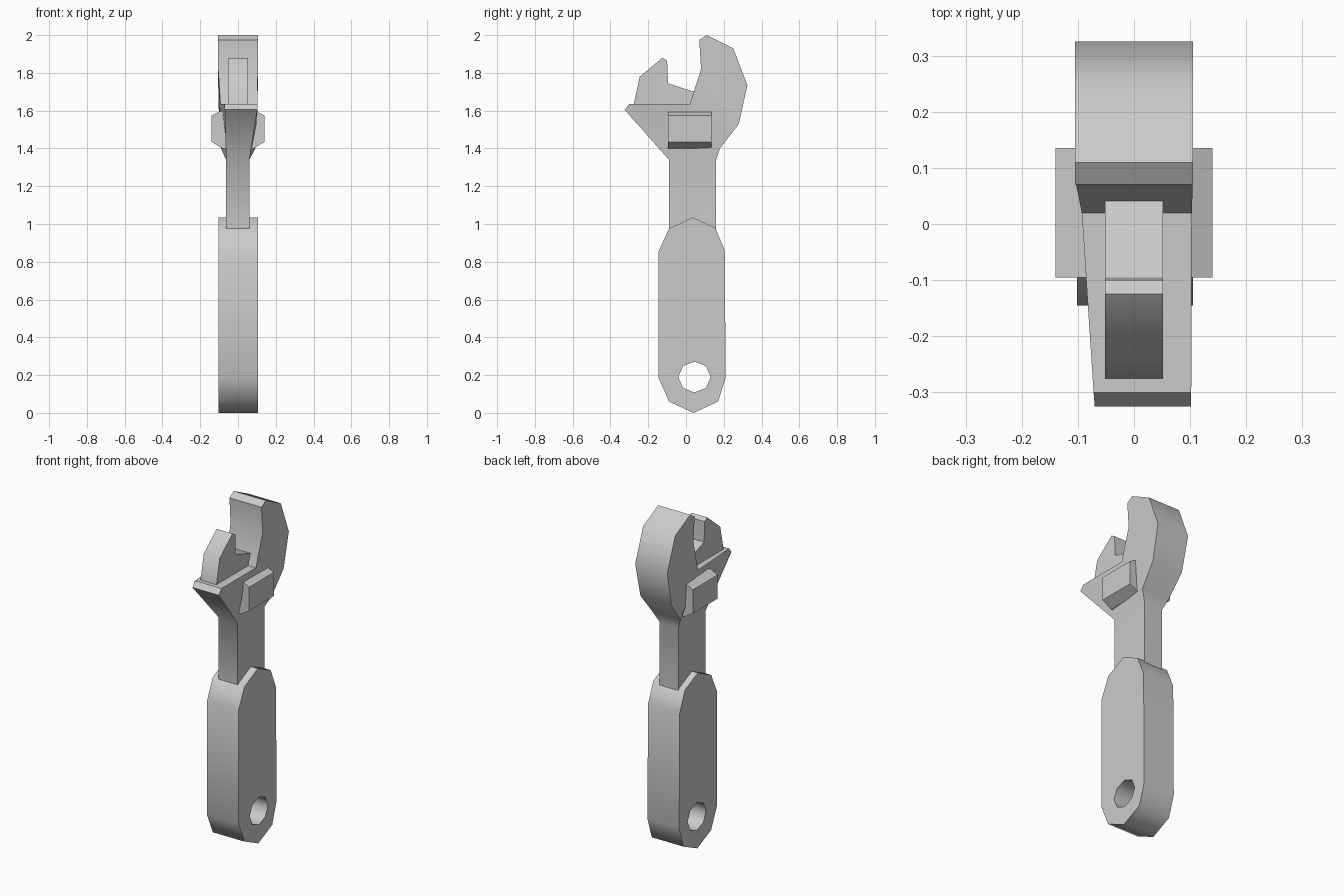
import bpy
import bmesh
from math import radians, cos, sin, pi

if "Cube" in bpy.data.objects:
    bpy.data.objects.remove(bpy.data.objects["Cube"], do_unlink=True)

STEEL = bpy.data.materials.new("light_grey_steel")
STEEL.use_nodes = True
STEEL.diffuse_color = (0.6, 0.6, 0.6, 1)
STEEL.node_tree.nodes["Principled BSDF"].inputs["Base Color"].default_value = (0.6, 0.6, 0.6, 1)


def solid(name, rim, faces=None):
    """Solid from rim points (y, z, left x, right x); faces split the flat sides."""
    bm = bmesh.new()
    left = [bm.verts.new((p[2], p[0], p[1])) for p in rim]
    right = [bm.verts.new((p[3], p[0], p[1])) for p in rim]
    n = len(rim)
    for loop in faces or [range(n)]:
        bm.faces.new([left[i] for i in loop])
        bm.faces.new([right[i] for i in reversed(loop)])
    for i in range(n):
        j = (i + 1) % n
        bm.faces.new((left[i], right[i], right[j], left[j]))
    bmesh.ops.recalc_face_normals(bm, faces=bm.faces)
    mesh = bpy.data.meshes.new(name)
    bm.to_mesh(mesh)
    bm.free()
    mesh.materials.append(STEEL)
    obj = bpy.data.objects.new(name, mesh)
    bpy.context.collection.objects.link(obj)
    return obj


def select(obj):
    bpy.ops.object.select_all(action='DESELECT')
    obj.select_set(True)
    bpy.context.view_layer.objects.active = obj


def flat(points, left, right):
    return [(y, z, left, right) for y, z in points]


# Handle grip with a hanging hole
grip = solid("handle_grip", flat(
    [(0.035, 1.035), (0.155, 0.98), (0.205, 0.86), (0.21, 0.185), (0.17, 0.06),
     (0.04, 0.0), (-0.09, 0.06), (-0.145, 0.185), (-0.145, 0.855), (-0.09, 0.975)],
    -0.102, 0.105))
ring = [(0.045 + 0.086 * cos(k * pi / 4), 0.19 + 0.082 * sin(k * pi / 4)) for k in range(8)]
cutter = solid("hole_cutter", flat(ring, -0.3, 0.3))
cutter.hide_render = True
cut = grip.modifiers.new("hanging_hole", 'BOOLEAN')
cut.operation = 'DIFFERENCE'
cut.solver = 'EXACT'
cut.object = cutter
select(grip)
bpy.ops.object.modifier_apply(modifier=cut.name)
bpy.data.objects.remove(cutter, do_unlink=True)

# Neck, ledge and fixed jaw in one body
neck = (-0.063, 0.06)
wide = (-0.105, 0.105)
body = solid("neck_and_fixed_jaw", [
    (-0.09, 0.93, *neck), (-0.09, 1.34, *neck),
    (-0.325, 1.605, -0.07, 0.102), (-0.3, 1.635, -0.072, 0.102),
    (0.02, 1.635, -0.093, 0.103), (0.08, 1.82, *wide), (0.07, 1.975, *wide),
    (0.11, 2.0, *wide), (0.25, 1.93, *wide), (0.325, 1.735, *wide),
    (0.28, 1.53, -0.1, 0.102), (0.18, 1.4, -0.09, 0.092),
    (0.16, 1.34, *neck), (0.16, 0.93, *neck)],
    [(0, 1, 12, 13), (1, 2, 3, 4, 11, 12), (4, 5, 6, 7, 8, 9, 10, 11)])

# Movable jaw standing on the ledge
jaw = solid("movable_jaw", flat(
    [(-0.28, 1.6), (-0.275, 1.64), (-0.245, 1.78), (-0.125, 1.88), (-0.1, 1.865),
     (-0.095, 1.745), (0.042, 1.70), (0.03, 1.6)], -0.052, 0.052))

# Adjuster block passing through the head
adjuster = solid("adjuster_block", [
    (y, z, -x, x) for y, z, x in
    [(-0.095, 1.4, 0.082), (-0.095, 1.435, 0.14), (-0.095, 1.575, 0.14), (-0.095, 1.597, 0.095),
     (0.135, 1.597, 0.095), (0.135, 1.575, 0.14), (0.135, 1.435, 0.14), (0.135, 1.4, 0.082)]],
    [(0, 1, 6, 7), (1, 2, 5, 6), (2, 3, 4, 5)])

# Soft shading along the rims, crisp side edges
for part in (grip, body, jaw, adjuster):
    select(part)
    bpy.ops.object.shade_smooth_by_angle(angle=radians(25 if part is adjuster else 50))
